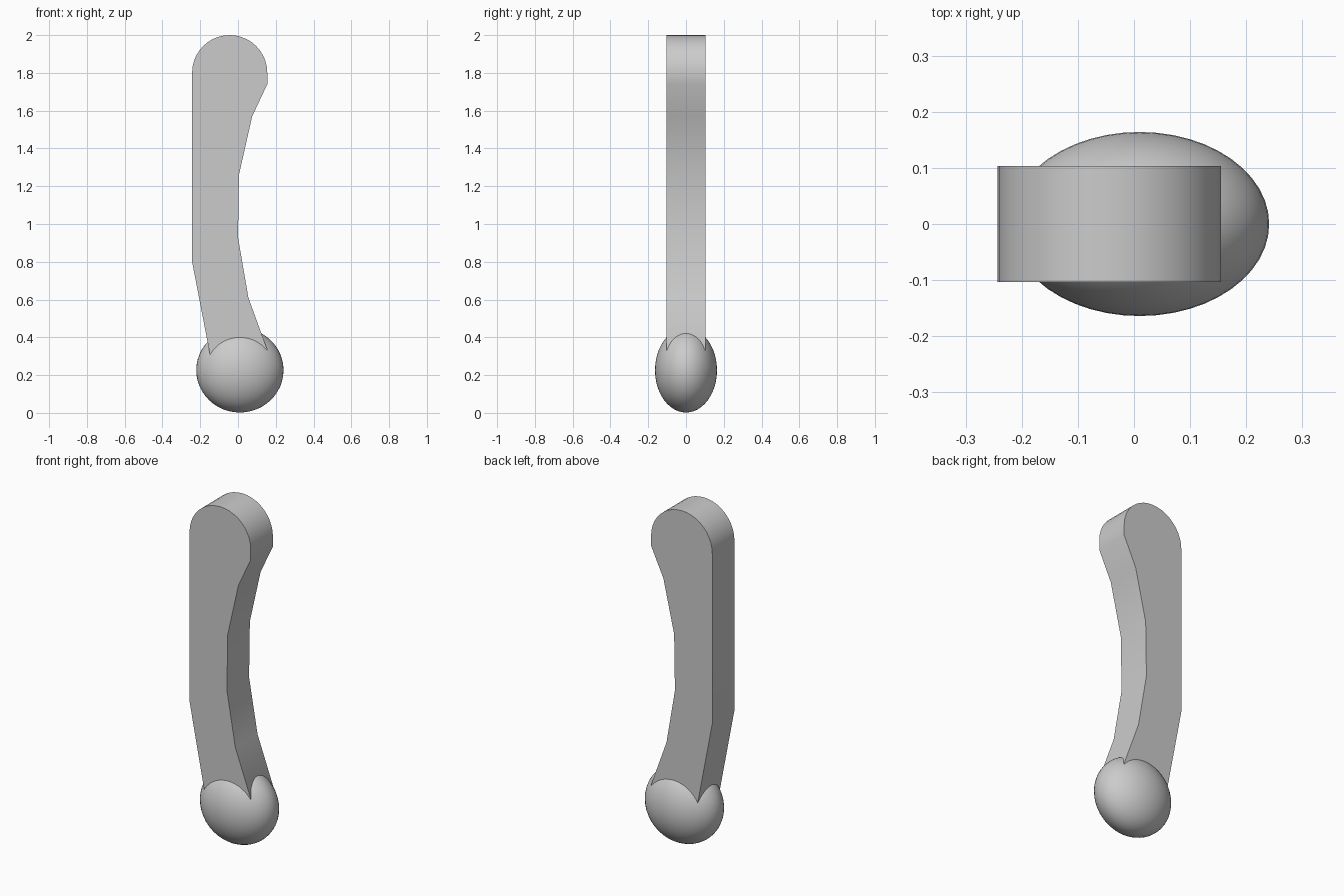
import bpy
import bmesh
from math import cos, sin, pi, radians

cube = bpy.data.objects.get("Cube")
if cube:
    bpy.data.objects.remove(cube, do_unlink=True)

# Single grey material
grey = bpy.data.materials.new("plain grey")
grey.use_nodes = True
colour = (0.6, 0.6, 0.6, 1)
grey.diffuse_color = colour
grey.node_tree.nodes["Principled BSDF"].inputs["Base Color"].default_value = colour


def finish(name, bm):
    bmesh.ops.recalc_face_normals(bm, faces=bm.faces)
    mesh = bpy.data.meshes.new(name)
    bm.to_mesh(mesh)
    bm.free()
    obj = bpy.data.objects.new(name, mesh)
    bpy.context.collection.objects.link(obj)
    mesh.materials.append(grey)
    bpy.ops.object.select_all(action="DESELECT")
    obj.select_set(True)
    bpy.context.view_layer.objects.active = obj
    bpy.ops.object.shade_smooth_by_angle(angle=radians(30))
    return obj


# Curved arm: side profile with a rounded top, extruded through its depth
half_depth = 0.103
radius = 0.199
steps = 20
profile = [(-0.137, 0.25), (0.14, 0.25), (0.155, 0.335), (0.055, 0.61),
           (0, 0.93), (0.005, 1.26), (0.075, 1.57), (0.155, 1.74)]
profile += [(-0.044 + radius * cos(pi * i / steps),
             1.801 + radius * sin(pi * i / steps)) for i in range(steps + 1)]
profile.append((-0.243, 0.8))

bm = bmesh.new()
face = bm.faces.new([bm.verts.new((x, -half_depth, z)) for x, z in profile])
extruded = bmesh.ops.extrude_face_region(bm, geom=[face], use_keep_orig=True)
moved = [v for v in extruded["geom"] if isinstance(v, bmesh.types.BMVert)]
bmesh.ops.translate(bm, verts=moved, vec=(0, 2 * half_depth, 0))
finish("curved_arm", bm)

# Oval ball at the foot of the arm
bm = bmesh.new()
bmesh.ops.create_uvsphere(bm, u_segments=48, v_segments=24, radius=1)
bmesh.ops.scale(bm, verts=bm.verts, vec=(0.231, 0.164, 0.224))
bmesh.ops.translate(bm, verts=bm.verts, vec=(0.01, 0, 0.226))
finish("foot_ball", bm)
